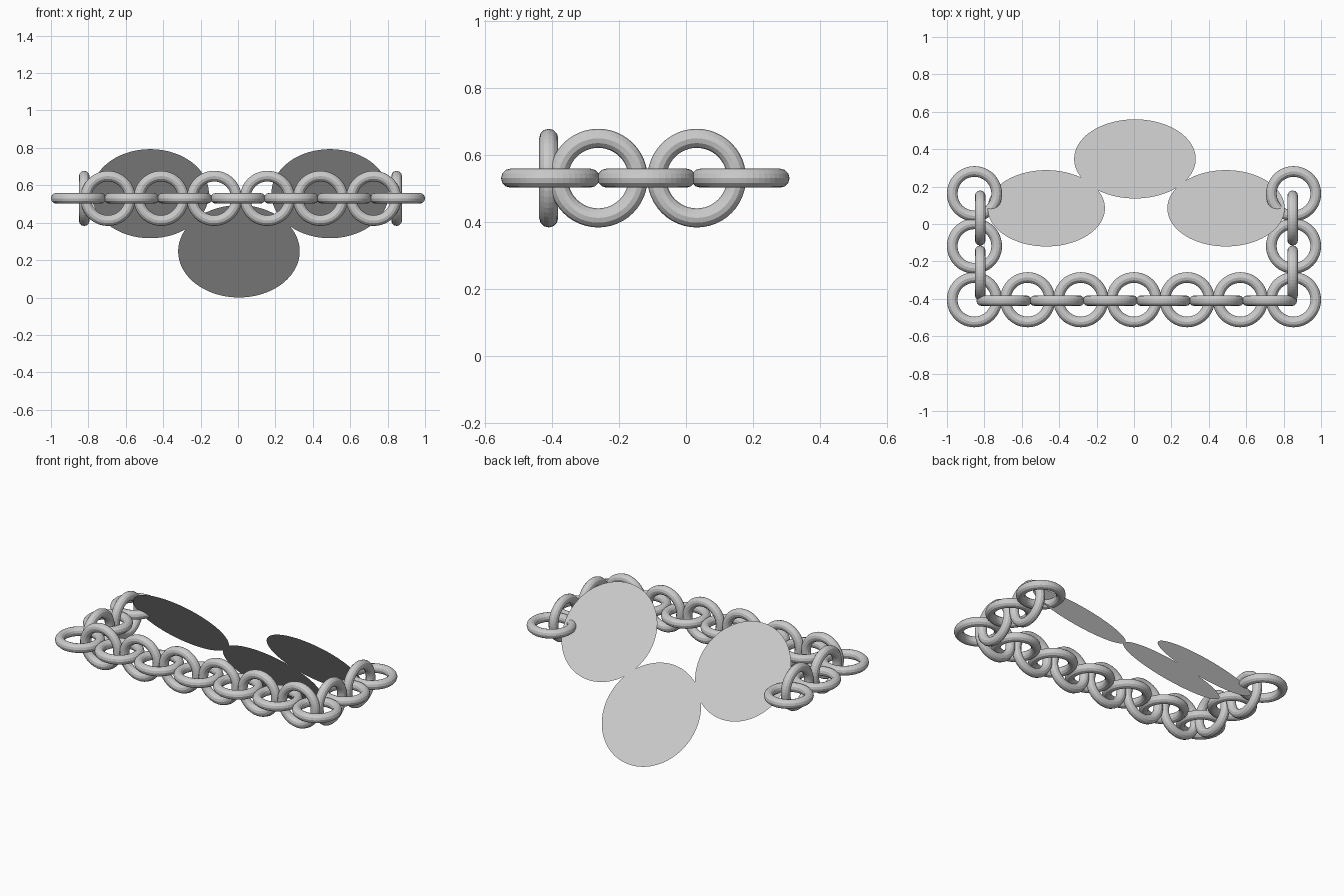
import bpy
from math import pi, radians

if "Cube" in bpy.data.objects:
    bpy.data.objects.remove(bpy.data.objects["Cube"])

Z = 0.53                      # height of the chain


def ring(name, loc, rot=(0, 0, 0)):
    bpy.ops.mesh.primitive_torus_add(location=loc, rotation=rot,
                                     major_radius=0.1188, minor_radius=0.0285,
                                     major_segments=48, minor_segments=12)
    bpy.context.object.name = name


def disc(name, loc, radius):
    # single-sided sheet tilted so that it faces up and back
    bpy.ops.mesh.primitive_circle_add(vertices=96, radius=radius, fill_type='NGON',
                                      location=loc, rotation=(radians(-49.4), 0, 0))
    bpy.context.object.name = name


# Flat links along the front row
for i in range(7):
    ring("front_flat_link", (-0.853 + i * 0.2843, -0.405, Z))

# Upright links joining the front row
for i in range(6):
    ring("front_upright_link", (-0.695 + i * 0.284, -0.41, Z), (pi / 2, 0, 0))

# Side arms: flat links and upright links
for side, x_flat, x_up in (("left", -0.853, -0.822), ("right", 0.853, 0.848)):
    for y in (-0.118, 0.162):
        ring(side + "_flat_link", (x_flat, y, Z))
    for y in (-0.262, 0.032):
        ring(side + "_upright_link", (x_up, y, Z), (0, pi / 2, 0))

# Three thin overlapping discs lying in one sloping plane
disc("lower_disc", (0.005, 0.348, 0.247), 0.325)
disc("left_disc", (-0.469, 0.084, 0.555), 0.3135)
disc("right_disc", (0.492, 0.084, 0.555), 0.3135)
